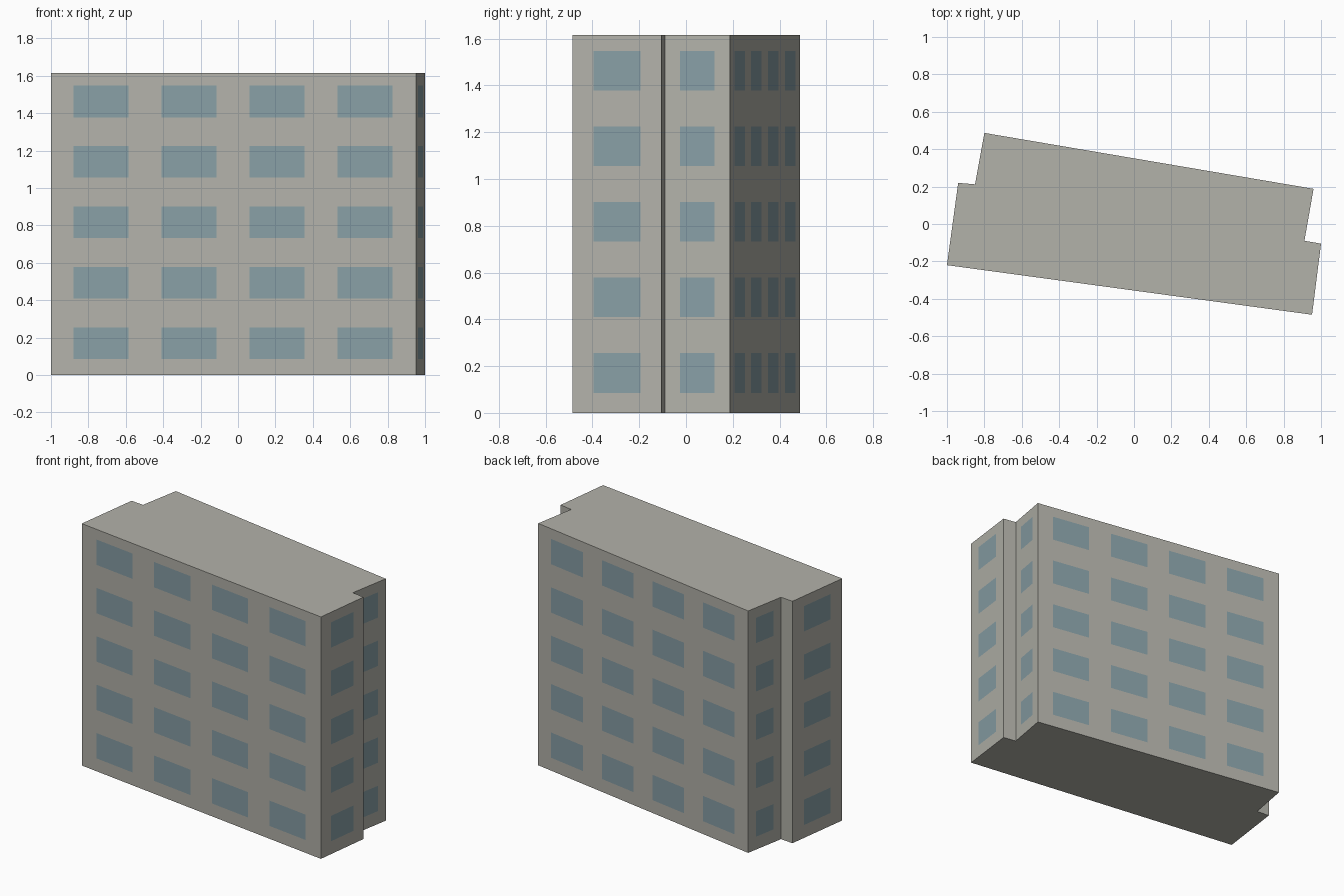
import bpy
import bmesh
from mathutils import Vector

cube = bpy.data.objects.get("Cube")
if cube:
    bpy.data.objects.remove(cube, do_unlink=True)

HEIGHT = 1.615
FLOORS = 5


def make_material(name, color):
    mat = bpy.data.materials.new(name)
    mat.use_nodes = True
    mat.diffuse_color = color
    mat.node_tree.nodes["Principled BSDF"].inputs["Base Color"].default_value = color
    return mat


wall_paint = make_material("warm grey wall", (0.45, 0.445, 0.4, 1))
glass = make_material("blue grey glass", (0.245, 0.345, 0.38, 1))

# Footprint corners, counter-clockwise, with the window columns of the wall that starts there
footprint = [
    ((-1.0, -0.22), 4),      # front wall
    ((0.952, -0.485), 1),    # left wall, front part
    ((1.0, -0.105), 0),      # left step
    ((0.911, -0.09), 1),     # left wall, rear part
    ((0.96, 0.188), 4),      # back wall
    ((-0.80, 0.487), 1),     # right wall, rear part
    ((-0.85, 0.212), 0),     # right step
    ((-0.94, 0.22), 1),      # right wall, front part
]


def column_breaks(columns):
    """Positions along a wall (0 to 1) where windows start and end."""
    if columns == 4:
        return [0] + [s + d for s in (0.062 + 0.241 * i for i in range(4))
                      for d in (0, 0.151)] + [1]
    return [0, 0.235, 0.765, 1] if columns else [0, 1]


# Heights where window rows start and end
levels = [0]
for floor in range(FLOORS):
    sill = 0.086 + 0.323 * floor
    levels += [sill, sill + 0.169]
levels.append(HEIGHT)

bm = bmesh.new()

# Walls, each a grid of panels whose odd cells are windows
for n, (start, columns) in enumerate(footprint):
    a = Vector((*start, 0))
    b = Vector((*footprint[(n + 1) % len(footprint)][0], 0))
    breaks = column_breaks(columns)
    grid = [[bm.verts.new(a.lerp(b, t) + Vector((0, 0, z))) for t in breaks]
            for z in levels]
    for r in range(len(levels) - 1):
        for c in range(len(breaks) - 1):
            face = bm.faces.new((grid[r][c], grid[r][c + 1],
                                 grid[r + 1][c + 1], grid[r + 1][c]))
            face.material_index = 1 if r % 2 and c % 2 else 0

bmesh.ops.remove_doubles(bm, verts=bm.verts, dist=0.0005)

# Flat roof and base close the shell
bmesh.ops.holes_fill(bm, edges=[e for e in bm.edges if e.is_boundary], sides=0)
bmesh.ops.recalc_face_normals(bm, faces=bm.faces)

mesh = bpy.data.meshes.new("apartment_block")
bm.to_mesh(mesh)
bm.free()
mesh.materials.append(wall_paint)
mesh.materials.append(glass)
block = bpy.data.objects.new("apartment_block", mesh)
bpy.context.collection.objects.link(block)
